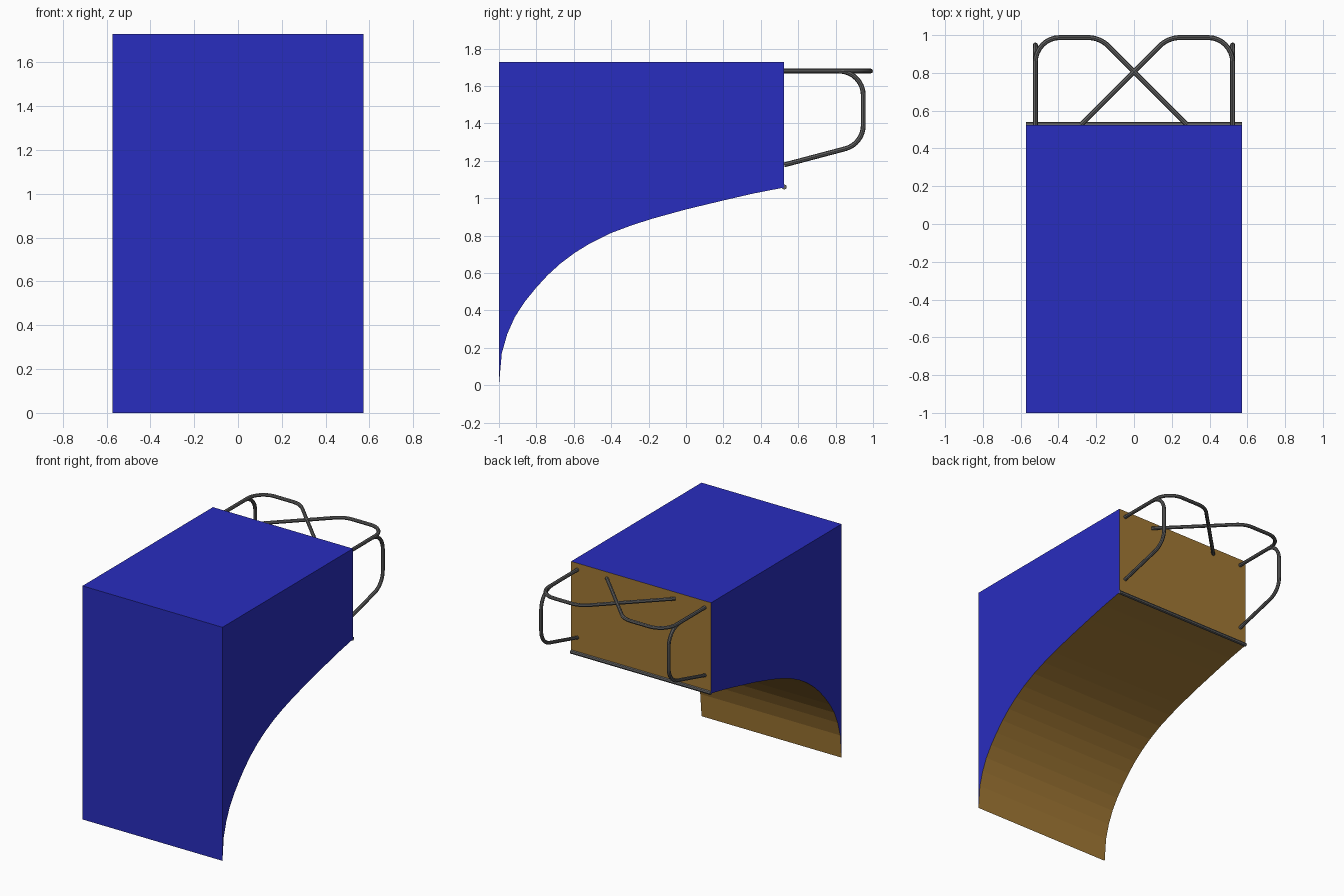
import bpy, bmesh, math
from mathutils import Vector
from mathutils.geometry import interpolate_bezier

if "Cube" in bpy.data.objects:
    bpy.data.objects.remove(bpy.data.objects["Cube"])


def material(name, rgb):
    m = bpy.data.materials.new(name)
    m.diffuse_color = (*rgb, 1)
    m.use_nodes = True
    m.node_tree.nodes["Principled BSDF"].inputs["Base Color"].default_value = m.diffuse_color
    return m


blue = material("blue_paint", (0.022, 0.026, 0.52))
wood = material("plywood", (0.36, 0.19, 0.035))
steel = material("dark_steel", (0.12, 0.12, 0.12))

HALF_W, BACK, TOP = 0.573, 0.525, 1.728

# Ramp body: side profile (y, z) extruded across x
ride = [(-1, 0), (-0.985, 0.17), (-0.955, 0.275), (-0.915, 0.365), (-0.863, 0.445),
        (-0.804, 0.518), (-0.74, 0.588), (-0.672, 0.65), (-0.595, 0.708),
        (-0.51, 0.76), (-0.4, 0.814), (-0.29, 0.855), (-0.185, 0.889),
        (0, 0.94), (0.2, 0.988), (0.36, 1.025), (BACK, 1.057)]
profile = ride + [(BACK, TOP), (-1, TOP)]
bm = bmesh.new()
left = [bm.verts.new((-HALF_W, y, z)) for y, z in profile]
right = [bm.verts.new((HALF_W, y, z)) for y, z in profile]
bm.faces.new(left)
bm.faces.new(right[::-1])
n = len(profile)
for i in range(n):
    j = (i + 1) % n
    f = bm.faces.new((left[i], right[i], right[j], left[j]))
    f.material_index = 1 if i < len(ride) else 0   # riding surface and back panel
bmesh.ops.recalc_face_normals(bm, faces=bm.faces)
mesh = bpy.data.meshes.new("ramp_body")
bm.to_mesh(mesh)
bm.free()
mesh.materials.append(blue)
mesh.materials.append(wood)
bpy.context.collection.objects.link(bpy.data.objects.new("ramp_body", mesh))


def rounded_path(points, cuts):
    """Replace each inner corner with a round bend starting at the given distance."""
    pts = [Vector(p) for p in points]
    out = [pts[0]]
    for a, c, b, d in zip(pts, pts[1:], pts[2:], cuts):
        u, v = (a - c).normalized(), (b - c).normalized()
        turn = math.pi - u.angle(v)
        k = 4 / 3 * math.tan(turn / 4) * d / math.tan(turn / 2)
        s, e = c + u * d, c + v * d
        out += interpolate_bezier(s, s - u * k, e - v * k, e, 9)
    return out + [pts[-1]]


def tube(name, path, radius):
    cu = bpy.data.curves.new(name, "CURVE")
    cu.dimensions = "3D"
    cu.bevel_depth = radius
    cu.bevel_resolution = 2
    cu.use_fill_caps = True
    sp = cu.splines.new("POLY")
    sp.points.add(len(path) - 1)
    for p, co in zip(sp.points, path):
        p.co = (*co, 1)
    ob = bpy.data.objects.new(name, cu)
    bpy.context.collection.objects.link(ob)
    bpy.ops.object.select_all(action="DESELECT")
    bpy.context.view_layer.objects.active = ob
    ob.select_set(True)
    bpy.ops.object.convert(target="MESH")
    ob = bpy.context.object
    ob.data.materials.clear()
    ob.data.materials.append(steel)
    bpy.ops.object.shade_smooth_by_angle()
    return ob


# Coping pipe along the lip
tube("coping", [(-HALF_W, BACK, 1.06), (HALF_W, BACK, 1.06)], 0.014)

# Guard rails at the back, one pair per side
R, Z, X = 0.013, 1.68, 0.522
for side, s in (("left", -1), ("right", 1)):
    tube(side + "_side_rail", rounded_path(
        [(s * X, BACK, Z), (s * X, 0.948, Z), (s * X, 0.948, 1.29), (s * X, BACK, 1.178)],
        (0.13, 0.1)), R)
    tube(side + "_crossing_rail", rounded_path(
        [(s * X, BACK, Z), (s * X, 0.987, Z), (s * 0.18, 0.987, Z), (-s * 0.28, BACK, Z)],
        (0.13, 0.065)), R)
